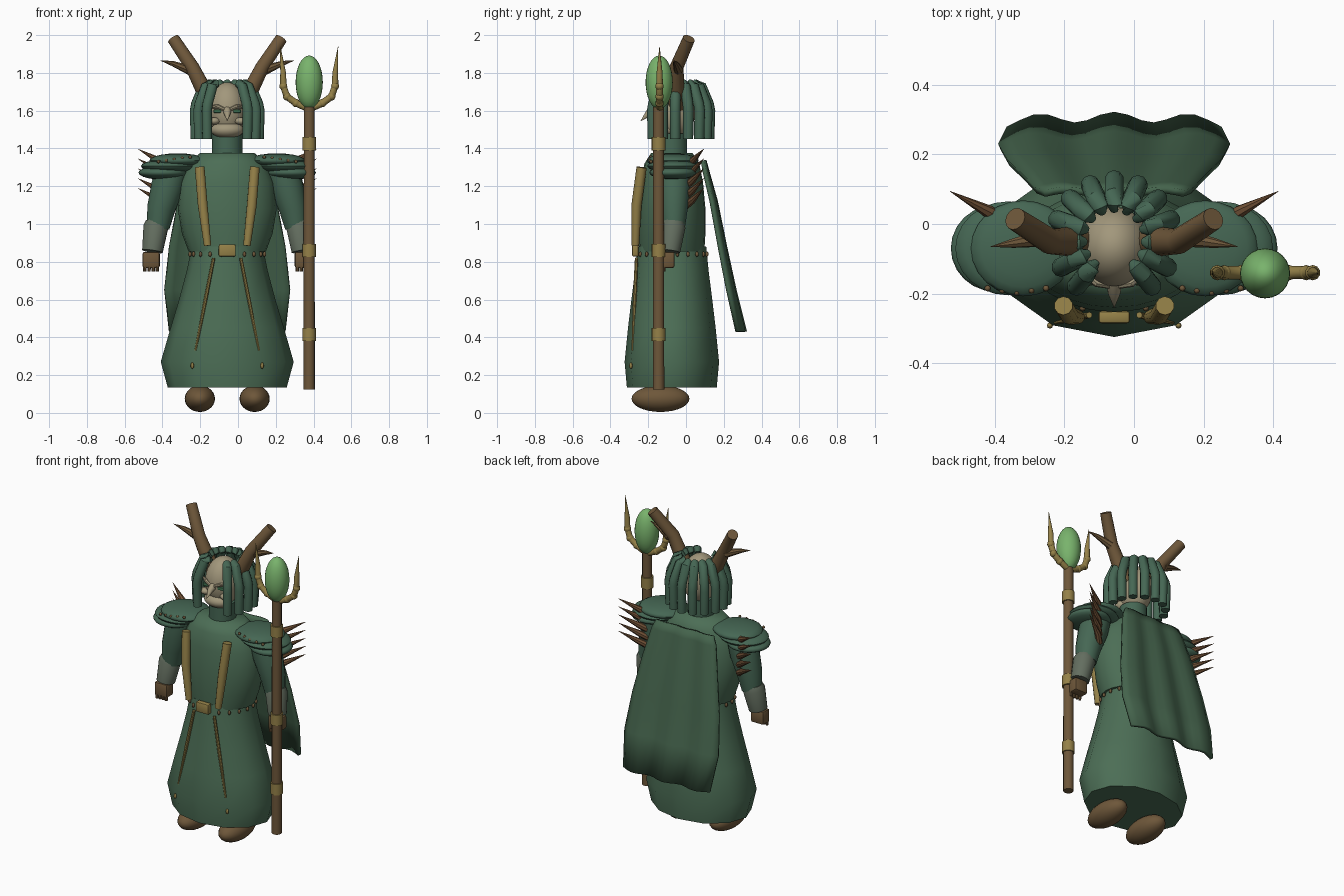
import bpy, bmesh, math
from mathutils import Vector

if "Cube" in bpy.data.objects:
    bpy.data.objects.remove(bpy.data.objects["Cube"])

CX, CY = -0.057, -0.075     # body axis


def mat(name, *c):
    m = bpy.data.materials.new(name)
    m.diffuse_color = (*c, 1)
    m.use_nodes = True
    m.node_tree.nodes["Principled BSDF"].inputs["Base Color"].default_value = m.diffuse_color
    return m


GREEN = mat("robe green", .072, .155, .092)
MOSS = mat("moss green", .06, .135, .088)
CAPE = mat("cape green", .058, .125, .072)
BROWN = mat("wood brown", .155, .095, .042)
SPIKE = mat("thorn brown", .17, .085, .038)
GOLD = mat("dull gold", .30, .22, .065)
SKIN = mat("bone", .36, .31, .20)
GREY = mat("bracer grey", .125, .155, .115)
ORB = mat("orb green", .19, .45, .15)
EYE = mat("eye green", .05, .17, .08)


def finish(name, bm, m, angle=40):
    bmesh.ops.recalc_face_normals(bm, faces=bm.faces)
    me = bpy.data.meshes.new(name)
    bm.to_mesh(me)
    bm.free()
    ob = bpy.data.objects.new(name, me)
    bpy.context.collection.objects.link(ob)
    me.materials.append(m)
    if angle:
        bpy.ops.object.select_all(action='DESELECT')
        ob.select_set(True)
        bpy.context.view_layer.objects.active = ob
        bpy.ops.object.shade_smooth_by_angle(angle=math.radians(angle))
    return ob


def skin_rings(bm, rings):
    """Bridge vertex rings and cap both ends."""
    for a, b in zip(rings, rings[1:]):
        n = len(a)
        for i in range(n):
            bm.faces.new((a[i], a[(i + 1) % n], b[(i + 1) % n], b[i]))
    bm.faces.new(rings[0])
    bm.faces.new(rings[-1])


def loft(name, prof, sides, m, angle=40):
    """Stack of ellipses: (z, half width, half depth)."""
    bm = bmesh.new()
    rings = []
    for z, rx, ry in prof:
        angs = [math.tau * i / sides - math.pi / 2 for i in range(sides)]
        rings.append([bm.verts.new((CX + rx * math.cos(a), CY + ry * math.sin(a), z)) for a in angs])
    skin_rings(bm, rings)
    return finish(name, bm, m, angle)


def tube(name, pts, radii, m, sides=12):
    """Round tube through points with a radius at each."""
    bm = bmesh.new()
    pts = [Vector(p) for p in pts]
    rings = []
    for i, p in enumerate(pts):
        d = (pts[min(i + 1, len(pts) - 1)] - pts[max(i - 1, 0)]).normalized()
        u = d.cross(Vector((0.3, 1, 0.1))).normalized()
        v = d.cross(u)
        r = max(radii[i], .0008)
        rings.append([bm.verts.new(p + r * (math.cos(t) * u + math.sin(t) * v))
                      for t in (math.tau * k / sides for k in range(sides))])
    skin_rings(bm, rings)
    return finish(name, bm, m)


def ball(name, c, r, m, seg=20, ring=12):
    bm = bmesh.new()
    bmesh.ops.create_uvsphere(bm, u_segments=seg, v_segments=ring, radius=1)
    for v in bm.verts:
        v.co = Vector(c) + Vector((v.co.x * r[0], v.co.y * r[1], v.co.z * r[2]))
    return finish(name, bm, m, 60)


def box(name, c, s, m, bevel=0.0):
    bm = bmesh.new()
    bmesh.ops.create_cube(bm, size=1)
    for v in bm.verts:
        v.co = Vector(c) + Vector((v.co.x * s[0], v.co.y * s[1], v.co.z * s[2]))
    if bevel:
        bmesh.ops.bevel(bm, geom=bm.edges[:], offset=bevel, segments=2, affect='EDGES', profile=.5)
    return finish(name, bm, m)


# Robe, torso and neck
loft("skirt", [(.135, .315, .238), (.27, .352, .25), (.45, .30, .232), (.6, .255, .214),
               (.75, .215, .195), (.88, .188, .182)], 12, GREEN)
loft("torso", [(.855, .205, .172), (.95, .24, .178), (1.08, .262, .178), (1.22, .25, .165),
               (1.32, .205, .145), (1.375, .145, .11)], 24, GREEN, 60)
loft("neck", [(1.35, .08, .08), (1.48, .08, .08)], 20, MOSS)
for i in range(20):
    a = math.tau * (i + .5) / 20
    ball("waist_bead", (CX + .2 * math.cos(a), CY + .188 * math.sin(a), .84), (.009, .009, .014), BROWN, 8, 6)
box("buckle", (CX, -.268, .86), (.09, .035, .065), GOLD, .008)

# Head and face
ball("head", (CX, -.065, 1.6), (.104, .115, .15), SKIN, 28, 18)
ball("jaw", (CX, -.12, 1.498), (.088, .068, .045), SKIN)
tube("beak", [(CX, -.16, 1.605), (CX, -.20, 1.585), (CX, -.24, 1.545)], [.024, .018, 0], SKIN)

# Hair locks, wrapping the sides and back
for i in range(-6, 7):
    a = math.radians(i * 23.5)
    sx, sy = math.sin(a), math.cos(a)

    def at(r, z):
        return (CX + r * sx, -.045 + r * sy, z)
    tube("hair_lock", [at(.085, 1.728), at(.10, 1.742), at(.125, 1.73), at(.165, 1.635),
                       at(.172, 1.6), at(.168, 1.45)], [.012, .024, .028, .028, .028, .027], MOSS, 10)

# Everything mirrored left and right of the body axis
for s in (-1, 1):
    def P(x, y, z):
        return (CX + s * x, y, z)

    # face details
    ball("cheek", P(.072, -.15, 1.545), (.034, .028, .02), SKIN, 14, 8)
    box("eye", P(.052, -.165, 1.597), (.04, .02, .018), EYE, .004)
    tube("brow", [P(.012, -.178, 1.605), P(.05, -.17, 1.622), P(.092, -.135, 1.62)], [.009, .012, .008], SKIN, 8)

    # antlers
    tube("antler", [P(.07, -.05, 1.62), P(.115, -.05, 1.69), P(.185, -.05, 1.83), P(.285, .015, 1.98)],
         [.045, .044, .037, .033], BROWN, 14)
    tube("antler_tine", [P(.20, -.04, 1.815), P(.29, -.055, 1.85), P(.355, -.065, 1.866)], [.026, .014, 0], BROWN, 8)

    # layered shoulder plates with studs
    ball("shoulder_plate_low", P(.34, -.07, 1.272), (.13, .125, .037), MOSS, 24, 10)
    ball("shoulder_plate_mid", P(.305, -.07, 1.307), (.152, .135, .036), MOSS, 24, 10)
    ball("shoulder_plate_top", P(.262, -.07, 1.336), (.15, .138, .038), MOSS, 24, 10)
    for k in range(-2, 3):
        ball("shoulder_stud", P(.28 + k * .042, -.197 + abs(k) * .006, 1.342 - k * .006),
             (.009, .009, .009), BROWN, 8, 6)

    # thorns behind the shoulder
    for k in range(5):
        z = 1.335 - .052 * k
        tube("thorn", [P(.32, .0, z - .03), P(.36, .035, z), P(.472, .094, z + .062)], [.02, .019, 0], SPIKE, 8)

    # arm, bracer and hand
    tube("upper_arm", [P(.29, -.065, 1.29), P(.315, -.065, 1.2), P(.35, -.065, 1.08), P(.366, -.065, .98)],
         [.085, .088, .075, .06], MOSS, 18)
    tube("bracer", [P(.375, -.065, 1.015), P(.378, -.068, .985), P(.396, -.085, .855)], [.055, .066, .055], GREY, 18)
    box("hand", P(.403, -.095, .81), (.092, .07, .085), BROWN, .012)
    for k in range(4):
        x = .37 + k * .022
        tube("finger", [P(x, -.118, .79), P(x, -.118, .748)], [.011, .009], BROWN, 8)

    # gold straps and thin cords down the robe
    tube("chest_strap", [P(.146, -.235, 1.30), P(.13, -.262, 1.1), P(.104, -.268, .885)], [.027, .027, .02], GOLD, 10)
    tube("hanging_cord", [P(.072, -.262, .82), P(.115, -.272, .6), P(.168, -.283, .33)], [.009, .01, .006], GOLD, 8)
    ball("cord_bead", P(.185, -.292, .25), (.009, .009, .017), GOLD, 8, 6)

    # foot
    ball("foot", P(.145, -.135, .075), (.08, .153, .07), BROWN, 24, 14)

    # staff prong
    def Q(x, z):
        return (.377 + s * x, -.14, z)
    tube("staff_prong", [Q(.015, 1.615), Q(.07, 1.64), Q(.118, 1.675), Q(.137, 1.73), Q(.138, 1.8), Q(.153, 1.94)],
         [.018, .019, .019, .018, .016, 0], GOLD, 10)
    for x, z in ((.07, 1.64), (.118, 1.675), (.137, 1.73)):
        ball("prong_knot", Q(x, z), (.022, .022, .022), GOLD, 10, 8)

# Staff
tube("staff", [(.377, -.145, .125), (.377, -.145, 1.62)], [.03, .029], BROWN, 14)
for z in (.415, .86, 1.425):
    tube("staff_ring", [(.377, -.145, z - .035), (.377, -.145, z + .035)], [.037, .037], GOLD, 14)
ball("orb", (.377, -.142, 1.75), (.072, .072, .142), ORB, 24, 16)

# Cape: gently pleated sheet
bm = bmesh.new()
rows = []
for z, w, y, wave in ((1.335, .2, .095, .004), (1.28, .225, .108, .006), (1.12, .26, .15, .009),
                      (.88, .305, .197, .011), (.65, .33, .245, .013), (.43, .305, .298, .015)):
    row = []
    for i in range(17):
        u = i / 8 - 1
        dy = wave * math.cos(u * math.tau * 1.4) - wave * abs(u) ** 3
        row.append(bm.verts.new((CX + u * w, y + dy, z)))
    rows.append(row)
for a, b in zip(rows, rows[1:]):
    for i in range(16):
        bm.faces.new((a[i], a[i + 1], b[i + 1], b[i]))
cape = finish("cape", bm, CAPE, 30)
mod = cape.modifiers.new("thickness", 'SOLIDIFY')
mod.thickness = .02
mod.offset = 0
